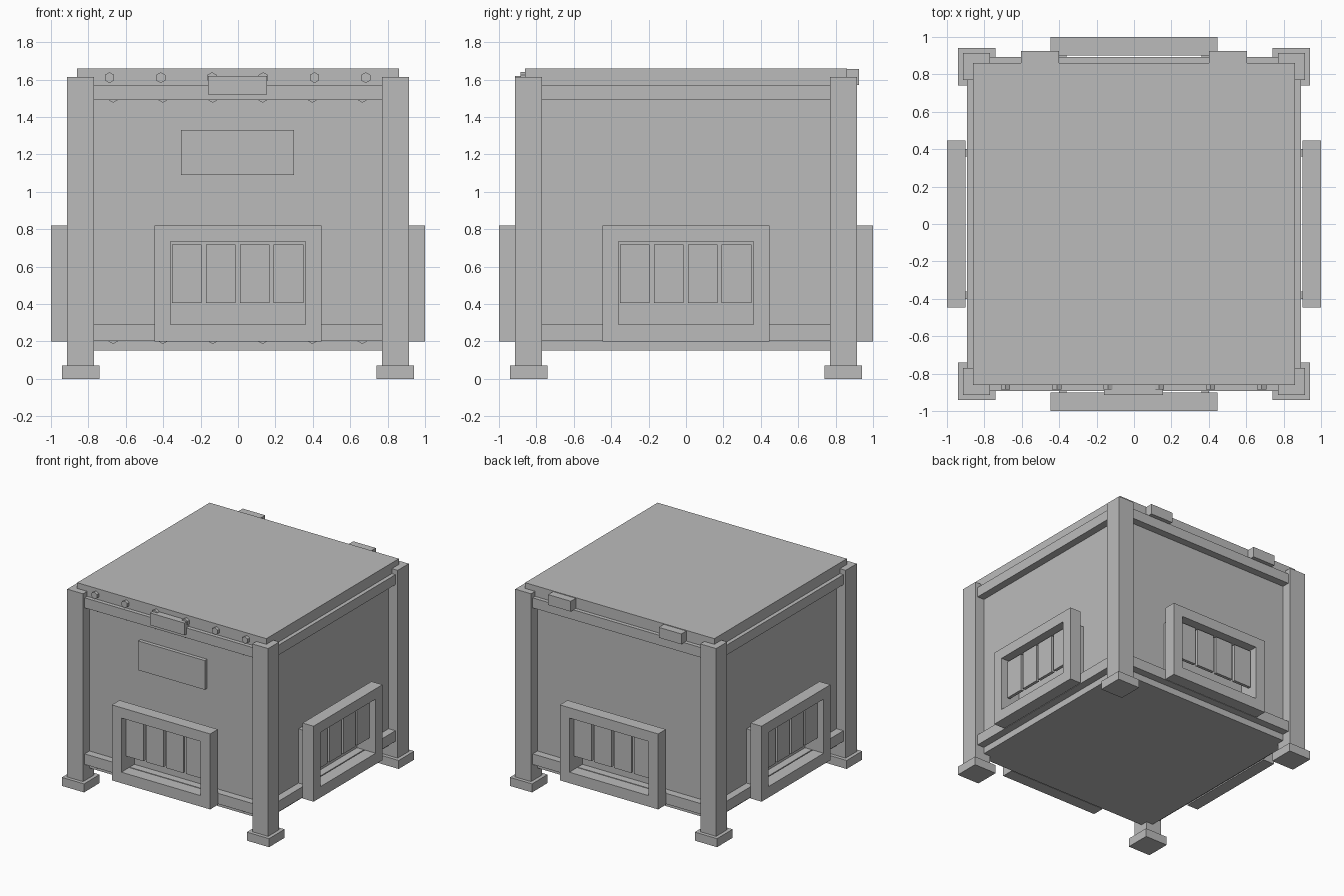
import bpy, bmesh, math
from mathutils import Matrix, Vector

if "Cube" in bpy.data.objects:
    bpy.data.objects.remove(bpy.data.objects["Cube"], do_unlink=True)

grey = bpy.data.materials.new("plain_grey")
grey.use_nodes = True
grey.diffuse_color = (0.5, 0.5, 0.5, 1)
grey.node_tree.nodes["Principled BSDF"].inputs["Base Color"].default_value = (0.5, 0.5, 0.5, 1)


def finish(name, bm, turn=0):
    """Turn a part about the vertical axis and add it to the scene."""
    bm.transform(Matrix.Rotation(math.radians(turn), 4, "Z"))
    mesh = bpy.data.meshes.new(name)
    bm.to_mesh(mesh)
    bm.free()
    mesh.materials.append(grey)
    obj = bpy.data.objects.new(name, mesh)
    bpy.context.collection.objects.link(obj)


def box(name, x, y, z, turn=0):
    """Block between the given limits on each axis."""
    size = Vector((x[1] - x[0], y[1] - y[0], z[1] - z[0]))
    mid = Vector((sum(x), sum(y), sum(z))) / 2
    bm = bmesh.new()
    bmesh.ops.create_cube(bm, size=1, matrix=Matrix.LocRotScale(mid, None, size))
    finish(name, bm, turn)


def window_frame(name, turn):
    """Rectangular ring, extruded from its front outline."""
    bm = bmesh.new()
    outer, inner = (0.447, 0.20, 0.82), (0.36, 0.29, 0.735)
    rings = []
    for y in (-1.0, -0.90):
        for half, low, high in (outer, inner):
            rings.append([bm.verts.new((x, y, z)) for x, z in
                          ((-half, low), (half, low), (half, high), (-half, high))])
    front_out, front_in, back_out, back_in = rings
    for a, b in ((front_out, front_in), (front_in, back_in),
                 (back_in, back_out), (back_out, front_out)):
        for i in range(4):
            j = (i + 1) % 4
            bm.faces.new((a[i], a[j], b[j], b[i]))
    bmesh.ops.recalc_face_normals(bm, faces=bm.faces)
    finish(name, bm, turn)


def bolt(name, x, z, y, radius):
    """Hexagonal bolt head facing the front."""
    bm = bmesh.new()
    bmesh.ops.create_cone(bm, cap_ends=True, segments=6, radius1=radius, radius2=radius, depth=0.05)
    bm.transform(Matrix.Translation((x, y, z)) @ Matrix.Rotation(math.pi / 2, 4, "X"))
    finish(name, bm)


# Main body and roof
W = 0.83
box("body", (-W, W), (-W, W), (0.15, 1.58))
box("roof", (-0.86, 0.86), (-0.86, 0.86), (1.57, 1.66))

# Corner posts on square feet
for sx in (-1, 1):
    for sy in (-1, 1):
        cx, cy = 0.841 * sx, 0.841 * sy
        box("corner_post", (cx - 0.072, cx + 0.072), (cy - 0.072, cy + 0.072), (0.01, 1.613))
        box("post_foot", (cx - 0.101, cx + 0.101), (cy - 0.101, cy + 0.101), (0, 0.07))

# Rails and slatted windows, repeated on all four walls
for side, turn in (("front", 0), ("left", 90), ("back", 180), ("right", 270)):
    box(side + "_top_rail", (-0.8, 0.8), (-0.892, -W), (1.49, 1.572), turn)
    box(side + "_bottom_rail", (-0.8, 0.8), (-0.892, -W), (0.203, 0.29), turn)
    window_frame(side + "_window_frame", turn)
    for s in (-1, 1):
        edges = sorted((s * 0.36, s * 0.40))
        box(side + "_window_jamb", edges, (-0.905, -W), (0.29, 0.735), turn)
    for i in range(4):
        x = -0.273 + 0.181 * i
        box(side + "_window_slat", (x - 0.079, x + 0.079), (-0.95, -0.925), (0.405, 0.717), turn)

# Front sign plate, latch and bolts
box("sign_plate", (-0.305, 0.30), (-0.86, -W), (1.09, 1.33))
box("front_latch", (-0.16, 0.155), (-0.915, -0.86), (1.52, 1.62))
for i in range(6):
    bolt("roof_bolt", -0.687 + 0.274 * i, 1.61, -0.86, 0.029)
    x = -0.668 + 0.2665 * i
    bolt("top_rail_bolt", x, 1.505, -0.85, 0.029)
    bolt("bottom_rail_bolt", x, 0.215, -0.85, 0.029)

# Back hinges
for s in (-1, 1):
    box("back_hinge", sorted((s * 0.40, s * 0.605)), (0.85, 0.925), (1.57, 1.655))
